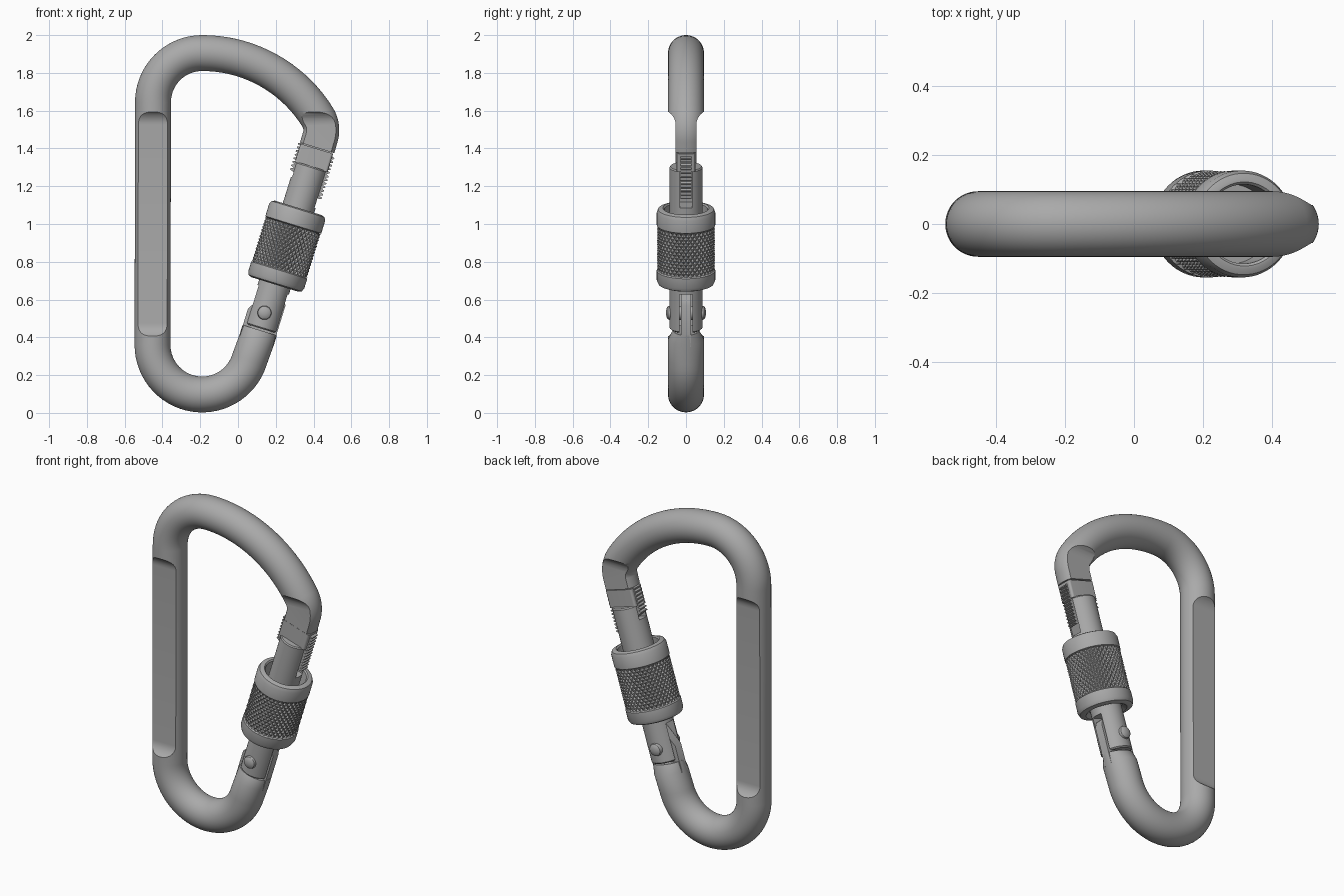
import bpy, bmesh, math
from mathutils import Vector, Matrix

if "Cube" in bpy.data.objects:
    bpy.data.objects.remove(bpy.data.objects["Cube"])

metal = bpy.data.materials.new("brushed_grey_metal")
metal.use_nodes = True
grey = (0.4, 0.4, 0.4, 1)
metal.diffuse_color = grey
metal.node_tree.nodes["Principled BSDF"].inputs["Base Color"].default_value = grey

TUBE = 0.095
TILT = math.radians(17.2)
# Gate space: z runs up the tilted gate, x points outward
GATE = Matrix.Translation((0.195, 0, 0.68)) @ Matrix.Rotation(TILT, 4, 'Y')


def finish(bm, name, matrix=None, smooth=True):
    bmesh.ops.recalc_face_normals(bm, faces=bm.faces)
    if matrix is not None:
        bm.transform(matrix)
    mesh = bpy.data.meshes.new(name)
    bm.to_mesh(mesh)
    bm.free()
    mesh.materials.append(metal)
    obj = bpy.data.objects.new(name, mesh)
    bpy.context.collection.objects.link(obj)
    if smooth:
        shade(obj)
    return obj


def activate(obj):
    bpy.ops.object.select_all(action='DESELECT')
    obj.select_set(True)
    bpy.context.view_layer.objects.active = obj


def shade(obj):
    activate(obj)
    bpy.ops.object.shade_smooth_by_angle(angle=math.radians(32))


def skin(bm, rings, closed=False):
    n = len(rings[0])
    pairs = list(zip(rings, rings[1:]))
    if closed:
        pairs.append((rings[-1], rings[0]))
    for a, b in pairs:
        for i in range(n):
            j = (i + 1) % n
            bm.faces.new((a[i], a[j], b[j], b[i]))


def lathe(name, profile, matrix, closed=False, n=64):
    bm = bmesh.new()
    rings = [[bm.verts.new((r * math.cos(2 * math.pi * i / n), r * math.sin(2 * math.pi * i / n), z))
              for i in range(n)] for r, z in profile]
    skin(bm, rings, closed)
    if not closed:
        bm.faces.new(rings[0])
        bm.faces.new(rings[-1])
    return finish(bm, name, matrix)


def plate(name, outline, half, matrix):
    bm = bmesh.new()
    face = bm.faces.new([bm.verts.new((x, -half, z)) for x, z in outline])
    out = bmesh.ops.extrude_face_region(bm, geom=[face])
    verts = [v for v in out["geom"] if isinstance(v, bmesh.types.BMVert)]
    bmesh.ops.translate(bm, verts=verts, vec=(0, 2 * half, 0))
    return finish(bm, name, matrix)


def box(low, high, fillet=0.0, axis=0):
    bm = bmesh.new()
    bmesh.ops.create_cube(bm, size=1)
    for v in bm.verts:
        v.co = [high[k] if v.co[k] > 0 else low[k] for k in range(3)]
    if fillet:
        edges = [e for e in bm.edges if abs((e.verts[0].co - e.verts[1].co).normalized()[axis]) > 0.9]
        bmesh.ops.bevel(bm, geom=edges, offset=fillet, segments=10, profile=0.5, affect='EDGES')
    return bm


def cut(obj, bm, matrix=None):
    cutter = finish(bm, "cutter", matrix, smooth=False)
    cutter.hide_render = True
    mod = obj.modifiers.new("cut", 'BOOLEAN')
    mod.operation, mod.solver, mod.object = 'DIFFERENCE', 'EXACT', cutter
    activate(obj)
    bpy.ops.object.modifier_apply(modifier=mod.name)
    bpy.data.objects.remove(cutter)


# Frame: centre line made of arcs, each point stored with its outward direction
path = []


def arc(cx, cz, r, start, end, steps):
    # angles in degrees clockwise from straight up
    for k in range(steps + 1):
        a = math.radians(start + (end - start) * k / steps)
        out = Vector((math.sin(a), 0, math.cos(a)))
        path.append((Vector((cx, 0, cz)) + out * r, out, 1.0))


gate_out = Vector((math.cos(TILT), 0, -math.sin(TILT)))
path.append((GATE @ Vector((-0.005, 0, -0.255)), -gate_out * -1, 0.72))
path.append((GATE @ Vector((-0.005, 0, -0.308)), gate_out, 1.0))
arc(-0.19, 0.36, 0.2625, 107.2, 270, 30)
arc(-0.19, 1.645, 0.26, 270, 360, 18)
path.pop()
arc(-0.19, 1.184, 0.721, 0, 58, 18)
path.pop()
arc(0.311, 1.497, 0.13, 58, 107.2, 14)
path.append((GATE @ Vector((0, 0, 0.757)), gate_out, 1.0))

bm = bmesh.new()
SIDES = 48
rings = []
for p, out, squash in path:
    ring = []
    for i in range(SIDES):
        a = 2 * math.pi * i / SIDES
        ring.append(bm.verts.new(p + out * TUBE * math.cos(a)
                                 + Vector((0, TUBE * squash * math.sin(a), 0))))
    rings.append(ring)
skin(bm, rings)
bm.faces.new(rings[0])
bm.faces.new(rings[-1])
frame = finish(bm, "frame", smooth=False)

# Flattened grips on the spine and nose, front and back
for x0, x1, z0, z1 in ((-0.65, -0.3, 0.395, 1.605), (0.2, 0.65, 1.2, 1.605)):
    for low, high in ((0.055, 0.3), (-0.3, -0.055)):
        cut(frame, box((x0, low, z0), (x1, high, z1), 0.08))
shade(frame)

# Nose tip and toothed locking tongue
finish(box((-0.09, -0.049, 0.65), (0.09, 0.049, 0.752), 0.012, 2), "nose_tip", GATE)
finish(box((-0.08, -0.04, 0.74), (0.08, 0.04, 0.77)), "nose_neck", GATE)
PITCH = 0.02


def teeth(side, low, high):
    points = []
    for k in range(round((high - low) / PITCH)):
        z = low + k * PITCH
        points += [(side * 0.088, z), (side * 0.103, z + PITCH * 0.3),
                   (side * 0.103, z + PITCH * 0.6), (side * 0.088, z + PITCH * 0.9)]
    return points


plate("toothed_tongue", teeth(1, 0.5, 0.75) + teeth(-1, 0.6, 0.75)[::-1], 0.028, GATE)

# Gate rod, slotted at both ends
gate = lathe("gate", [(0.08, -0.245), (0.087, -0.238), (0.087, 0.648), (0.082, 0.655)], GATE)
cut(gate, box((-0.2, -0.034, -0.4), (0.2, 0.034, -0.03)), GATE)
cut(gate, box((-0.2, -0.032, 0.57), (0.2, 0.032, 0.8)), GATE)
cut(gate, box((-0.02, -0.032, 0.45), (0.2, 0.032, 0.8)), GATE)
shade(gate)

# Hinge tongue on the frame and its rivet
plate("hinge_tongue", [(-0.098, -0.32), (0.087, -0.32), (0.087, -0.09), (0.07, -0.06),
                       (0.03, -0.04), (-0.03, -0.05), (-0.098, -0.165)], 0.027, GATE)
dome = [(0.037 * math.cos(a), 0.09 + 0.016 * math.sin(a)) for a in (0, 0.4, 0.8, 1.2, 1.45)]
lathe("rivet", [(r, -z) for r, z in dome[::-1]] + dome,
      Matrix.Translation((0.14, 0, 0.53)) @ Matrix.Rotation(math.pi / 2, 4, 'X'), n=32)

# Locking sleeve with a recessed band
R, H, LOW, HIGH = 0.155, 0.424, 0.085, 0.325
profile = [(0.09, 0.02), (0.115, 0.0), (R - 0.025, 0), (R - 0.008, 0.007), (R, 0.025), (R, LOW - 0.006),
           (R - 0.012, LOW), (R - 0.012, HIGH), (R, HIGH + 0.006), (R, H - 0.025),
           (R - 0.008, H - 0.007), (R - 0.025, H), (0.122, H), (0.115, H - 0.007),
           (0.115, 0.3), (0.09, 0.3)]
lathe("locking_sleeve", profile, GATE, closed=True)

# Knurled band: a grid of small diamond pyramids
bm = bmesh.new()
COLS, ROWS = 72, 14
grid = []
for j in range(ROWS + 1):
    row = []
    for i in range(COLS):
        a = 2 * math.pi * i / COLS
        r = R - 0.001 if (i + j) % 2 == 0 else R - 0.011
        row.append(bm.verts.new((r * math.cos(a), r * math.sin(a), LOW + (HIGH - LOW) * j / ROWS)))
    grid.append(row)
for j in range(ROWS):
    for i in range(COLS):
        k = (i + 1) % COLS
        a, b, c, d = grid[j][i], grid[j][k], grid[j + 1][k], grid[j + 1][i]
        if (i + j) % 2:
            a, b, c, d = b, c, d, a
        bm.faces.new((a, b, d))
        bm.faces.new((b, c, d))
finish(bm, "knurled_band", GATE, smooth=False)
